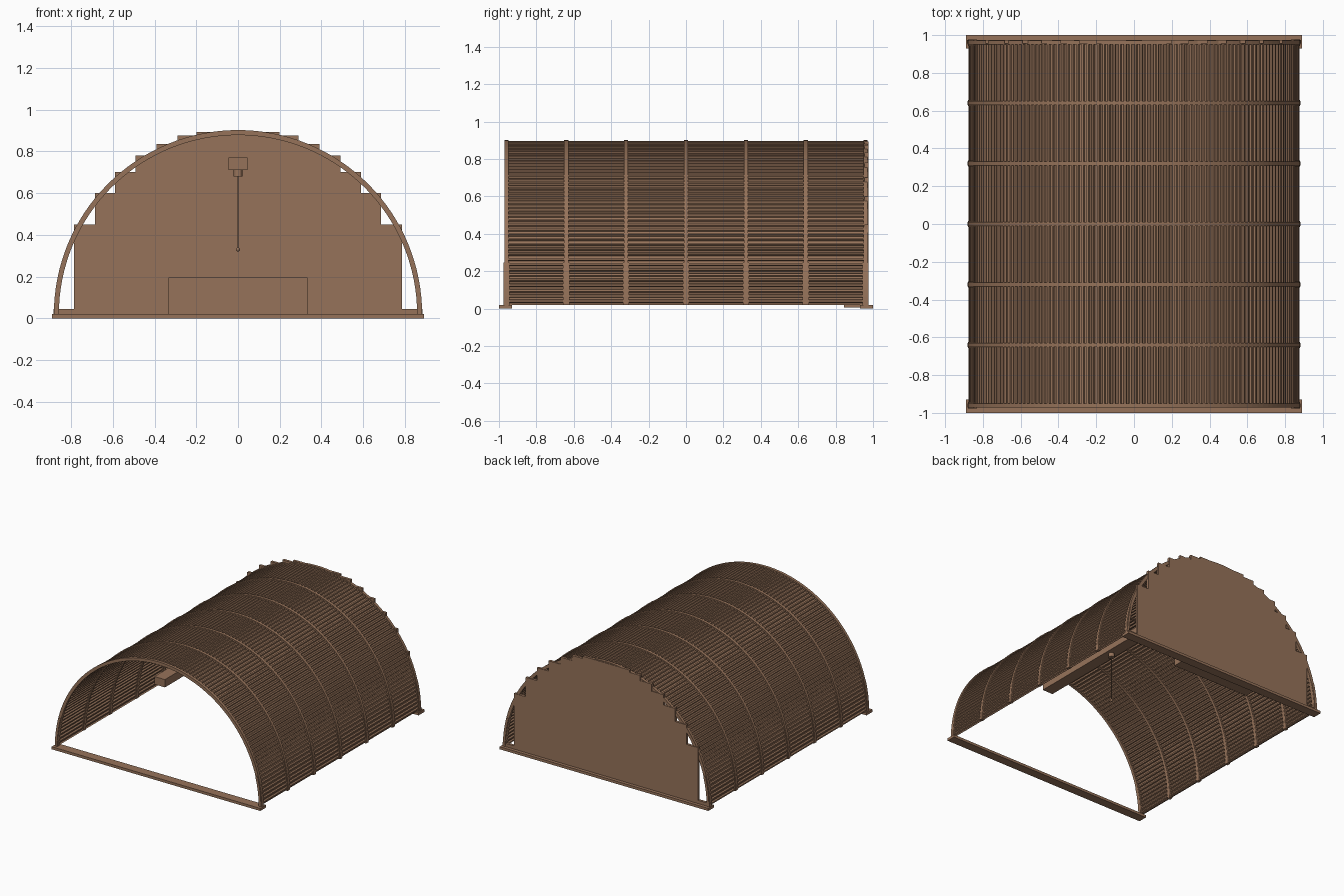
import bpy, bmesh, math

if "Cube" in bpy.data.objects:
    bpy.data.objects.remove(bpy.data.objects["Cube"])

BASE = 0.02          # floor level of the vault
brown = bpy.data.materials.new("weathered brown")
brown.diffuse_color = (0.305, 0.171, 0.102, 1)
brown.use_nodes = True
brown.node_tree.nodes["Principled BSDF"].inputs["Base Color"].default_value = brown.diffuse_color


def finish(name, bm):
    bmesh.ops.recalc_face_normals(bm, faces=bm.faces)
    me = bpy.data.meshes.new(name)
    bm.to_mesh(me)
    bm.free()
    me.materials.append(brown)
    ob = bpy.data.objects.new(name, me)
    bpy.context.collection.objects.link(ob)
    return ob


def prism(name, outline, y0, y1):
    """Extrude an (x, z) outline from y0 to y1."""
    bm = bmesh.new()
    face = bm.faces.new([bm.verts.new((x, y0, z)) for x, z in outline])
    out = bmesh.ops.extrude_face_region(bm, geom=[face])
    verts = [v for v in out["geom"] if isinstance(v, bmesh.types.BMVert)]
    bmesh.ops.translate(bm, vec=(0, y1 - y0, 0), verts=verts)
    return finish(name, bm)


def box(name, x0, x1, y0, y1, z0, z1):
    return prism(name, [(x0, z0), (x1, z0), (x1, z1), (x0, z1)], y0, y1)


def rod(name, r, z0, z1, y, sides=16):
    bm = bmesh.new()
    bmesh.ops.create_cone(bm, cap_ends=True, segments=sides, radius1=r,
                          radius2=r, depth=z1 - z0)
    bmesh.ops.translate(bm, vec=(0, y, (z0 + z1) / 2), verts=bm.verts)
    return finish(name, bm)


def polar(r, a):
    return r * math.cos(a), BASE + r * math.sin(a)


def arch(r_in, r_out, steps=64):
    angles = [math.pi * i / steps for i in range(steps + 1)]
    return ([polar(r_out, a) for a in angles]
            + [polar(r_in, a) for a in reversed(angles)])


# Corrugated vault: trapezoid ridges wrapped round a half circle
RIDGES = 96
wave = []
for i in range(RIDGES):
    for f, r in ((0, 0.866), (0.35, 0.866), (0.5, 0.877), (0.85, 0.877)):
        wave.append((math.pi * (i + f) / RIDGES, r))
wave.append((math.pi, 0.866))
bm = bmesh.new()
rows = []
for off in (0, -0.004):
    for y in (-0.965, 0.965):
        pts = [polar(r + off, a) for a, r in wave]
        rows.append([bm.verts.new((x, y, z)) for x, z in pts])
for a, b in ((0, 1), (1, 3), (3, 2), (2, 0)):
    for i in range(len(wave) - 1):
        bm.faces.new((rows[a][i], rows[a][i + 1], rows[b][i + 1], rows[b][i]))
for i in (0, -1):
    bm.faces.new((rows[0][i], rows[1][i], rows[3][i], rows[2][i]))
finish("corrugated_vault", bm)

# Arched ribs with wider straps at their feet
for i in range(7):
    y = -0.96 + 0.32 * i
    prism("arch_rib", arch(0.858, 0.882), y - 0.011, y + 0.011)
    for side in (-1, 1):
        angles = [0.26 * k / 6 for k in range(7)]
        foot = ([polar(0.879, a) for a in angles]
                + [polar(0.86, a) for a in reversed(angles)])
        prism("rib_foot", [(side * x, z) for x, z in foot],
              y - 0.0165, y + 0.0165)

# Stepped back wall, cut from boards of falling height
steps = [(0.885, 0.045), (0.785, 0.45), (0.685, 0.60), (0.59, 0.70),
         (0.49, 0.78), (0.39, 0.835), (0.29, 0.875), (0.20, 0.893)]
right = []
low = BASE
for x, z in steps:
    right += [(x, low), (x, z)]
    low = z
prism("back_wall", right + [(-x, z) for x, z in reversed(right)], 0.955, 0.975)

# Ground sills across both ends
for side in (-1, 1):
    ends = sorted((side * 0.93, side * 1.0))
    box("end_sill", -0.89, 0.89, *ends, 0, BASE)

# Low chest against the back wall
box("chest", -0.333, 0.333, 0.845, 0.955, 0.006, 0.195)

# Ceiling beam with a pull cord
box("ceiling_beam", -0.045, 0.045, -0.955, 0.955, 0.71, 0.77)
rod("cord_socket", 0.022, 0.68, 0.71, -0.25)
rod("pull_cord", 0.003, 0.335, 0.68, -0.25, 8)
bm = bmesh.new()
bmesh.ops.create_uvsphere(bm, u_segments=12, v_segments=8, radius=0.01)
bmesh.ops.translate(bm, vec=(0, -0.25, 0.33), verts=bm.verts)
for f in bm.faces:
    f.smooth = True
finish("cord_knob", bm)
